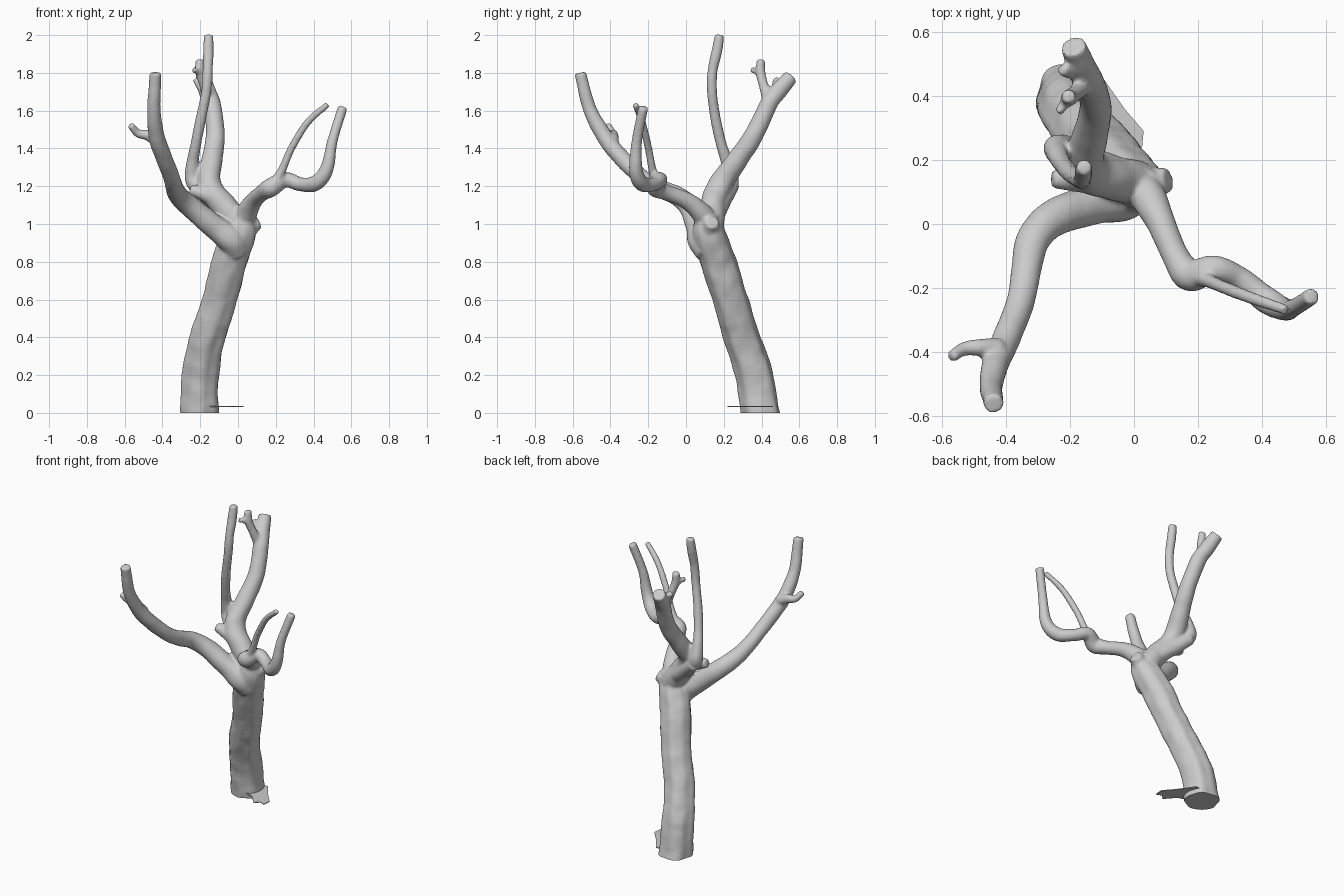
import bpy, bmesh, math
from mathutils import Vector, noise

if "Cube" in bpy.data.objects:
    bpy.data.objects.remove(bpy.data.objects["Cube"])

def smooth_path(pts, steps=6):
    """Catmull-Rom through (x, y, z, radius) points."""
    p = [Vector(q) for q in pts]
    p = [p[0] * 2 - p[1]] + p + [p[-1] * 2 - p[-2]]
    out = []
    for i in range(1, len(p) - 2):
        a, b, c, d = p[i - 1:i + 3]
        for s in range(steps):
            t = s / steps
            out.append(0.5 * (2 * b + (c - a) * t + (2 * a - 5 * b + 4 * c - d) * t * t
                              + (3 * b - a - 3 * c + d) * t ** 3))
    return out + [p[-2]]

def tube(bm, pts, flute=0.0, rough=0.06, sides=28):
    """Capped limb with bark grooves and slight lumps."""
    path = smooth_path(pts)
    pos = [q.to_3d() for q in path]
    rings, prev = [], None
    for i, c in enumerate(pos):
        tan = (pos[min(i + 1, len(pos) - 1)] - pos[max(i - 1, 0)]).normalized()
        if prev is None:
            side = tan.cross(Vector((0, 1, 0.3))).normalized()
        else:
            side = prev.rotation_difference(tan) @ side
        side = (side - tan * side.dot(tan)).normalized()
        up, prev = tan.cross(side), tan
        ring = []
        for k in range(sides):
            a = 2 * math.pi * k / sides
            d = side * math.cos(a) + up * math.sin(a)
            g = flute * (math.sin(5 * a + i * 0.06) + 0.6 * math.sin(8 * a + 1 - i * 0.04))
            n = rough * noise.noise((c + d * path[i].w) * 14)
            ring.append(bm.verts.new(c + d * path[i].w * (1 + g + n)))
        rings.append(ring)
    for r, s in zip(rings, rings[1:]):
        for k in range(sides):
            j = (k + 1) % sides
            bm.faces.new((r[k], r[j], s[j], s[k]))
    bm.faces.new(rings[0][::-1])
    bm.faces.new(rings[-1])

bm = bmesh.new()

# Leaning fluted trunk
tube(bm, [(-.205, .42, -.1, .103), (-.203, .395, 0, .102), (-.197, .362, .2, .098),
          (-.16, .295, .4, .094), (-.095, .235, .6, .092), (-.045, .17, .8, .095),
          (.01, .12, .95, .086), (.025, .115, 1.05, .06)], flute=0.035)
# Sawn knob on the right of the fork
tube(bm, [(.03, .12, .95, .05), (.07, .13, .99, .048), (.108, .14, 1.01, .036)])
# Front left limb and its twig
tube(bm, [(.0, .12, .85, .07), (-.04, .08, .92, .072), (-.13, .06, .99, .063),
          (-.25, .02, 1.09, .058), (-.315, -.05, 1.15, .052), (-.335, -.14, 1.19, .047),
          (-.355, -.245, 1.255, .044), (-.395, -.35, 1.36, .044), (-.43, -.43, 1.46, .043),
          (-.445, -.51, 1.61, .036), (-.437, -.56, 1.8, .031)])
tube(bm, [(-.42, -.39, 1.44, .034), (-.48, -.385, 1.47, .028), (-.53, -.39, 1.48, .022),
          (-.57, -.415, 1.525, .019)])
# Right limb, crooked at its knots
tube(bm, [(.01, .13, .98, .06), (.045, .08, 1.06, .056), (.085, 0, 1.125, .045),
          (.13, -.1, 1.165, .042), (.175, -.16, 1.195, .05), (.25, -.14, 1.235, .042),
          (.33, -.17, 1.21, .037), (.41, -.235, 1.215, .042), (.47, -.265, 1.29, .036),
          (.5, -.26, 1.44, .028), (.555, -.225, 1.62, .026)])
# Thin shoot on the right limb
tube(bm, [(.18, -.165, 1.18, .035), (.215, -.17, 1.25, .026), (.24, -.18, 1.3, .021),
          (.285, -.2, 1.405, .02), (.37, -.232, 1.54, .019), (.475, -.268, 1.633, .016)])
# Back limb
tube(bm, [(.015, .13, .98, .07), (-.06, .14, 1.08, .068), (-.13, .16, 1.16, .066),
          (-.155, .2, 1.24, .061), (-.135, .28, 1.35, .055), (-.12, .37, 1.49, .05),
          (-.14, .44, 1.64, .047), (-.165, .495, 1.71, .045), (-.19, .555, 1.78, .04)])
# Upright shoot and side twigs near the back limb's end
tube(bm, [(-.14, .45, 1.61, .035), (-.175, .415, 1.72, .026), (-.2, .395, 1.8, .026),
          (-.205, .397, 1.87, .022)])
tube(bm, [(-.19, .4, 1.79, .02), (-.22, .37, 1.81, .017), (-.237, .345, 1.815, .014)])
tube(bm, [(-.16, .47, 1.67, .025), (-.2, .475, 1.73, .022), (-.225, .48, 1.77, .018)])
# Tall slender limb growing out of the knot
tube(bm, [(-.17, .18, 1.16, .04), (-.235, .235, 1.23, .044), (-.24, .22, 1.32, .034),
          (-.225, .19, 1.41, .029), (-.2, .16, 1.54, .028), (-.168, .137, 1.7, .027),
          (-.16, .142, 1.82, .027), (-.157, .165, 1.92, .028), (-.155, .177, 2.002, .024)])
# Broken stubs around the knot
tube(bm, [(-.05, .16, 1.06, .05), (-.14, .2, 1.13, .045), (-.235, .25, 1.21, .036)])
tube(bm, [(-.1, .14, 1.12, .045), (-.18, .14, 1.16, .04), (-.255, .14, 1.18, .028)])

mesh = bpy.data.meshes.new("tree")
bm.to_mesh(mesh)
bm.free()
tree = bpy.data.objects.new("tree", mesh)
bpy.context.collection.objects.link(tree)
bpy.context.view_layer.objects.active = tree
tree.select_set(True)

# Fuse all limbs into one skin
fuse = tree.modifiers.new("fuse", 'REMESH')
fuse.mode, fuse.voxel_size = 'VOXEL', 0.0085
relax = tree.modifiers.new("relax", 'SMOOTH')
relax.factor, relax.iterations = 0.5, 5
for name in ("fuse", "relax"):
    bpy.ops.object.modifier_apply(modifier=name)

# Cut the trunk flat on the ground
bm = bmesh.new()
bm.from_mesh(tree.data)
cut = bmesh.ops.bisect_plane(bm, geom=bm.verts[:] + bm.edges[:] + bm.faces[:],
                             plane_co=(0, 0, 0), plane_no=(0, 0, 1), clear_inner=True)
rim = [e for e in bm.edges if e.is_boundary]
bmesh.ops.edgeloop_fill(bm, edges=rim)
bmesh.ops.recalc_face_normals(bm, faces=bm.faces[:])
bm.to_mesh(tree.data)
bm.free()
bpy.ops.object.shade_smooth_by_angle(angle=math.radians(50))

# Thin scrap of ground beside the trunk
bm = bmesh.new()
outline = [(-.17, .46), (-.1, .46), (-.03, .36), (.03, .29), (.025, .235),
           (-.01, .25), (-.04, .22), (-.1, .29), (-.17, .31)]
face = bm.faces.new([bm.verts.new((x, y, .032)) for x, y in outline])
top = bmesh.ops.extrude_face_region(bm, geom=[face])["geom"]
bmesh.ops.translate(bm, vec=(0, 0, .005), verts=[v for v in top if isinstance(v, bmesh.types.BMVert)])
bmesh.ops.recalc_face_normals(bm, faces=bm.faces[:])
mesh = bpy.data.meshes.new("ground_scrap")
bm.to_mesh(mesh)
bm.free()
bpy.context.collection.objects.link(bpy.data.objects.new("ground_scrap", mesh))
